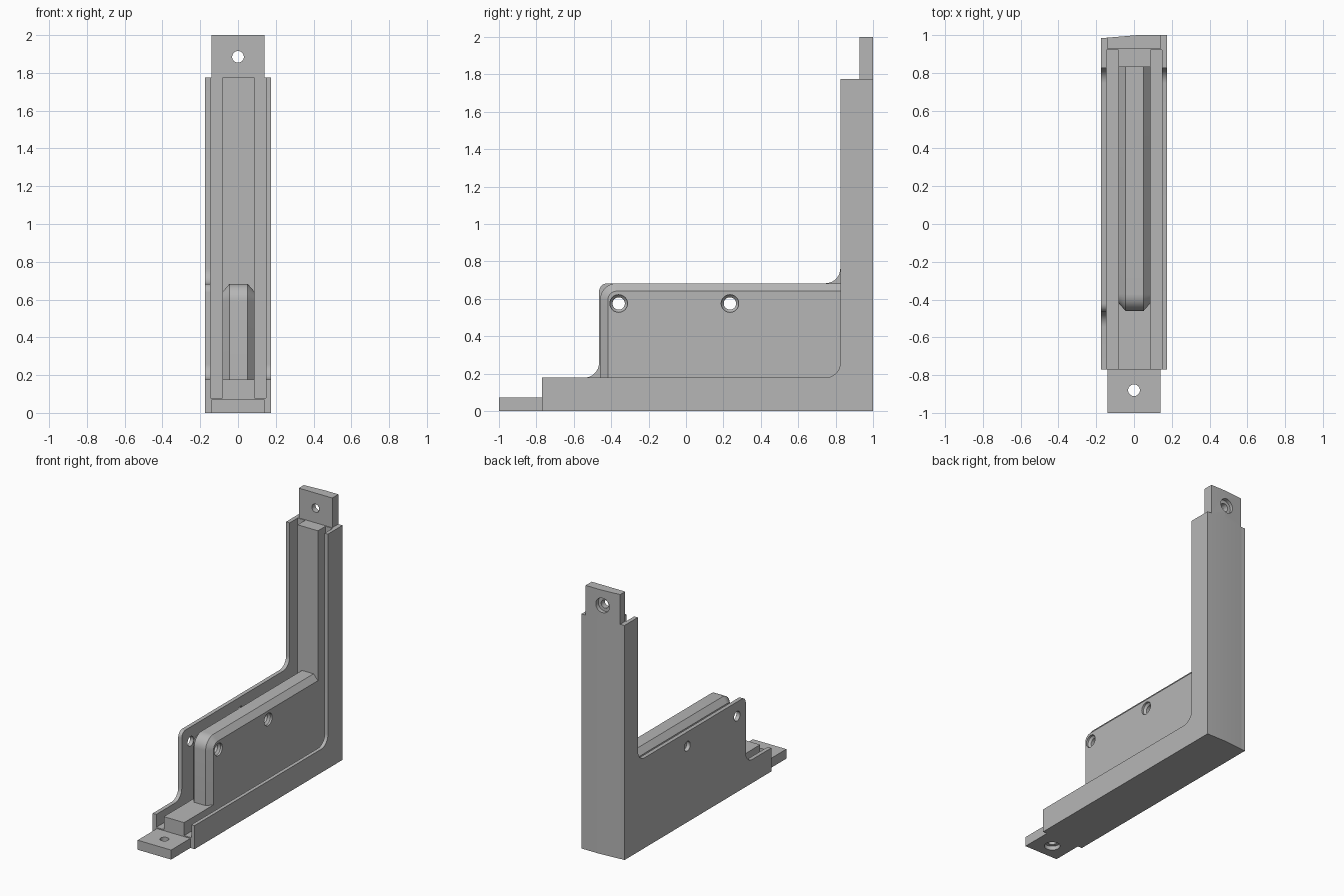
import bpy, bmesh, math
from mathutils import Vector

cube = bpy.data.objects.get("Cube")
if cube:
    bpy.data.objects.remove(cube)

grey = bpy.data.materials.new("mid_grey")
grey.use_nodes = True
grey.diffuse_color = (0.47, 0.47, 0.47, 1)
grey.node_tree.nodes["Principled BSDF"].inputs["Base Color"].default_value = (0.47, 0.47, 0.47, 1)


def fillet(points, steps=8):
    """Round each corner that carries a radius as a third value."""
    out = []
    for i, p in enumerate(points):
        c = Vector(p[:2])
        if len(p) == 2:
            out.append(c)
            continue
        a = (Vector(points[i - 1][:2]) - c).normalized()
        b = (Vector(points[(i + 1) % len(points)][:2]) - c).normalized()
        half = a.angle(b) / 2
        centre = c + (a + b).normalized() * p[2] / math.sin(half)
        start = c + a * p[2] / math.tan(half) - centre
        end = c + b * p[2] / math.tan(half) - centre
        turn = math.atan2(start.x * end.y - start.y * end.x, start.dot(end))
        for k in range(steps + 1):
            t = turn * k / steps
            out.append(centre + Vector((start.x * math.cos(t) - start.y * math.sin(t),
                                        start.x * math.sin(t) + start.y * math.cos(t))))
    return out


def loft(name, loops):
    """Join equal-sized loops of 3D points into a closed solid."""
    bm = bmesh.new()
    rings = [[bm.verts.new(p) for p in loop] for loop in loops]
    n = len(rings[0])
    for lower, upper in zip(rings, rings[1:]):
        for i in range(n):
            j = (i + 1) % n
            bm.faces.new((lower[i], lower[j], upper[j], upper[i]))
    bm.faces.new(rings[0])
    bm.faces.new(rings[-1])
    bmesh.ops.recalc_face_normals(bm, faces=bm.faces)
    mesh = bpy.data.meshes.new(name)
    bm.to_mesh(mesh)
    bm.free()
    mesh.materials.append(grey)
    ob = bpy.data.objects.new(name, mesh)
    bpy.context.collection.objects.link(ob)
    return ob


def side_plate(name, profile, x0, x1):
    pts = fillet(profile)
    return loft(name, [[(x, y, z) for y, z in pts] for x in (x0, x1)])


def upright(name, plan, z0, z1):
    return loft(name, [[(x, y, z) for x, y in plan] for z in (z0, z1)])


def box(name, x0, x1, y0, y1, z0, z1):
    return upright(name, [(x0, y0), (x1, y0), (x1, y1), (x0, y1)], z0, z1)


def bore(ob, centre, axis, stations):
    """Cut a turned hole; stations are (distance along axis, radius)."""
    turn = Vector(axis).to_track_quat('Z', 'Y')
    loops = []
    for dist, r in stations:
        loops.append([Vector(centre) + turn @ Vector((r * math.cos(math.tau * k / 32),
                      r * math.sin(math.tau * k / 32), dist)) for k in range(32)])
    cutter = loft("cutter", loops)
    cutter.hide_render = True
    activate(ob)
    mod = ob.modifiers.new("hole", 'BOOLEAN')
    mod.operation, mod.solver, mod.object = 'DIFFERENCE', 'EXACT', cutter
    bpy.ops.object.modifier_apply(modifier=mod.name)
    bpy.data.objects.remove(cutter)


def activate(ob):
    bpy.ops.object.select_all(action='DESELECT')
    ob.select_set(True)
    bpy.context.view_layer.objects.active = ob


TOP = 1.775      # column height
FRONT = -0.77    # front end of the channel

# Channel floor and column back, with a gently slanted rear face
floor = box("channel_floor", -0.145, 0.148, FRONT, 0.92, 0, 0.08)
back = upright("column_back", [(-0.145, 0.92), (0.148, 0.92), (0.148, 1),
                               (0.02, 1), (-0.145, 0.986)], 0, TOP)

# Side walls: low L on one side, tall mounting plate on the other
low_wall = side_plate("low_wall", [(FRONT, 0), (1, 0), (1, TOP), (0.825, TOP),
                                   (0.825, 0.178, 0.08), (FRONT, 0.178)], 0.148, 0.175)
tall_wall = side_plate("tall_wall", [(FRONT, 0), (0.985, 0), (0.985, TOP), (0.825, TOP),
                                     (0.825, 0.683, 0.08), (-0.465, 0.683, 0.045),
                                     (-0.465, 0.178, 0.08), (FRONT, 0.178)], -0.175, -0.145)

# Centre ridge running along the floor and up the column
base_ridge = box("base_ridge", -0.082, 0.088, FRONT, 0.93, 0.07, 0.178)
column_ridge = box("column_ridge", -0.082, 0.088, 0.83, 0.93, 0.1, TOP)

# Centre web with chamfered top and front edges
loops = []
for x, d in ((-0.082, 0.042), (-0.045, 0), (0.051, 0), (0.088, 0.042)):
    outline = fillet([(-0.46 + d, 0.1), (-0.46 + d, 0.683 - d, 0.09 - d),
                      (0.9, 0.683 - d), (0.9, 0.1)])
    loops.append([(x, y, z) for y, z in outline])
web = loft("centre_web", loops)

# Screw tabs at both ends
base_tab = box("base_tab", -0.14, 0.14, -1, FRONT, 0, 0.072)
top_tab = upright("top_tab", [(-0.14, 0.927), (0.14, 0.927), (0.14, 1),
                              (0.02, 1), (-0.14, 0.9865)], TOP, 2)

# Tab holes, counterbored from the outside
step = [(-0.1, 0.055), (0.03, 0.055), (0.03001, 0.031), (0.2, 0.031)]
bore(base_tab, (0, -0.88, 0), (0, 0, 1), step)
bore(top_tab, (0, 1, 1.885), (0, -1, 0), step)

# Cross holes through the web and tall wall
for y in (-0.36, 0.235):
    bore(web, (0.088, y, 0.575), (-1, 0, 0),
         [(-0.02, 0.047), (0.015, 0.047), (0.03, 0.033), (0.3, 0.033)])
    bore(tall_wall, (-0.175, y, 0.575), (1, 0, 0), [(-0.1, 0.036), (0.1, 0.036)])

for ob in (floor, back, low_wall, tall_wall, base_ridge, column_ridge, web, base_tab, top_tab):
    activate(ob)
    bpy.ops.object.shade_smooth_by_angle(angle=math.radians(30))
